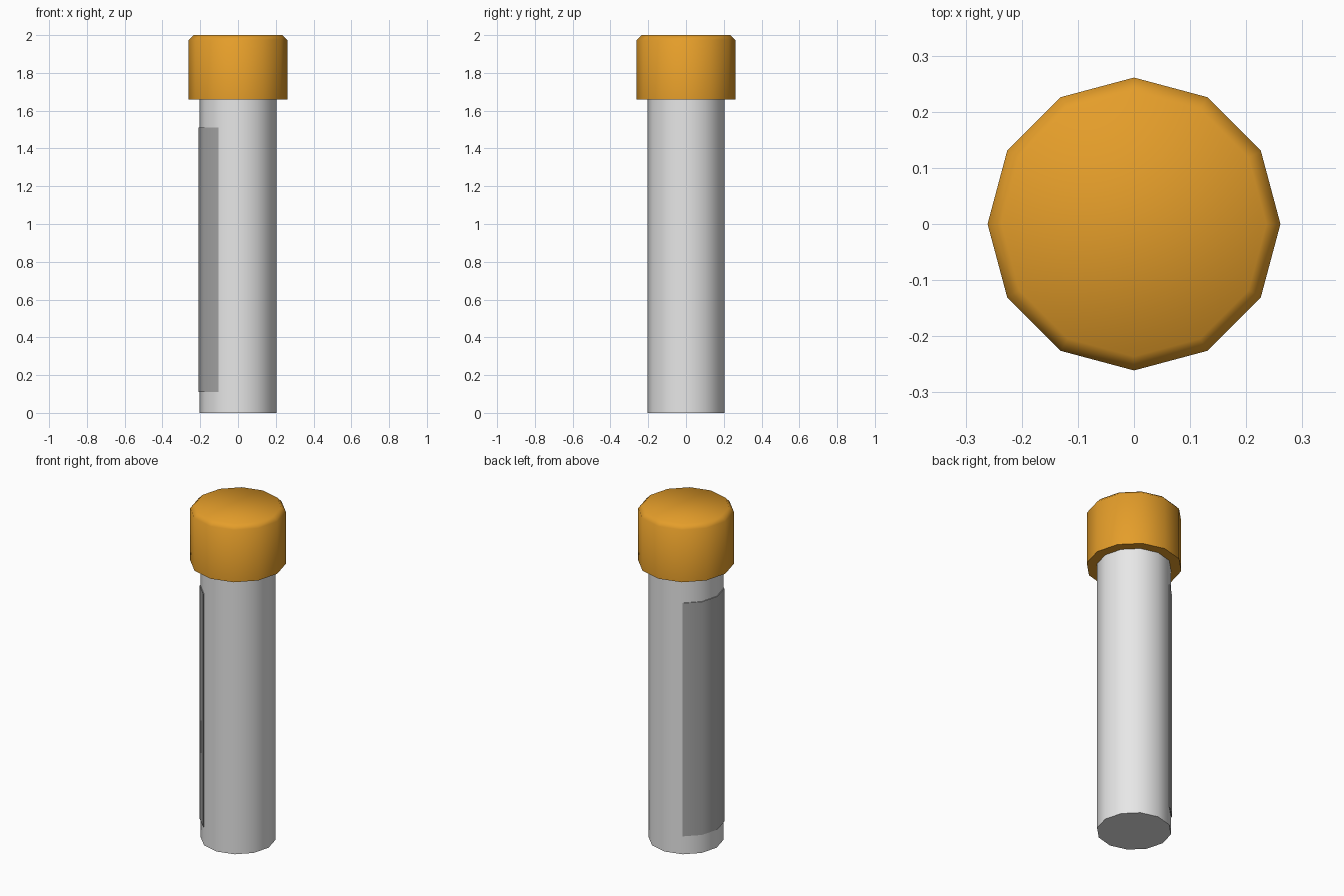
import bpy, bmesh, math

if "Cube" in bpy.data.objects:
    bpy.data.objects.remove(bpy.data.objects["Cube"])

SIDES = 12


def material(name, rgb):
    m = bpy.data.materials.new(name)
    m.diffuse_color = (*rgb, 1.0)
    m.use_nodes = True
    m.node_tree.nodes["Principled BSDF"].inputs["Base Color"].default_value = m.diffuse_color
    return m


def finish(name, bm, mat, angle):
    bmesh.ops.recalc_face_normals(bm, faces=bm.faces)
    mesh = bpy.data.meshes.new(name)
    bm.to_mesh(mesh)
    bm.free()
    mesh.materials.append(mat)
    ob = bpy.data.objects.new(name, mesh)
    bpy.context.collection.objects.link(ob)
    bpy.ops.object.select_all(action='DESELECT')
    ob.select_set(True)
    bpy.context.view_layer.objects.active = ob
    bpy.ops.object.shade_smooth_by_angle(angle=math.radians(angle))
    return ob


def ring(bm, r, z, n0=0, n1=SIDES):
    return [bm.verts.new((r * math.cos(2 * math.pi * i / SIDES),
                          r * math.sin(2 * math.pi * i / SIDES), z))
            for i in range(n0, n1)]


def lathe(name, profile, mat, angle):
    """Closed low-poly solid from (radius, height) rings."""
    bm = bmesh.new()
    rings = [ring(bm, r, z) for r, z in profile]
    for a, b in zip(rings, rings[1:]):
        for i in range(SIDES):
            j = (i + 1) % SIDES
            bm.faces.new((a[i], a[j], b[j], b[i]))
    bm.faces.new(rings[0][::-1])
    bm.faces.new(rings[-1])
    return finish(name, bm, mat, angle)


grey = material("light grey", (0.8, 0.8, 0.8))
orange = material("orange cap", (0.78, 0.34, 0.023))
dark = material("label grey", (0.44, 0.44, 0.44))

# Tube body
lathe("tube_body", [(0.204, 0.0), (0.204, 1.67)], grey, 40)

# Cap with a chamfered, softly shaded top edge
lathe("cap", [(0.261, 1.66), (0.261, 1.974), (0.236, 2.0)], orange, 60)

# Label wrapped around the left third of the tube
bm = bmesh.new()
loops = [ring(bm, r, z, 4, 9) for r, z in
         ((0.204, 0.11), (0.209, 0.11), (0.209, 1.51), (0.204, 1.51))]
for a, b in zip(loops, loops[1:]):
    for i in range(4):
        bm.faces.new((a[i], a[i + 1], b[i + 1], b[i]))
for k in (0, 4):
    bm.faces.new([l[k] for l in loops])
finish("label", bm, dark, 40)
